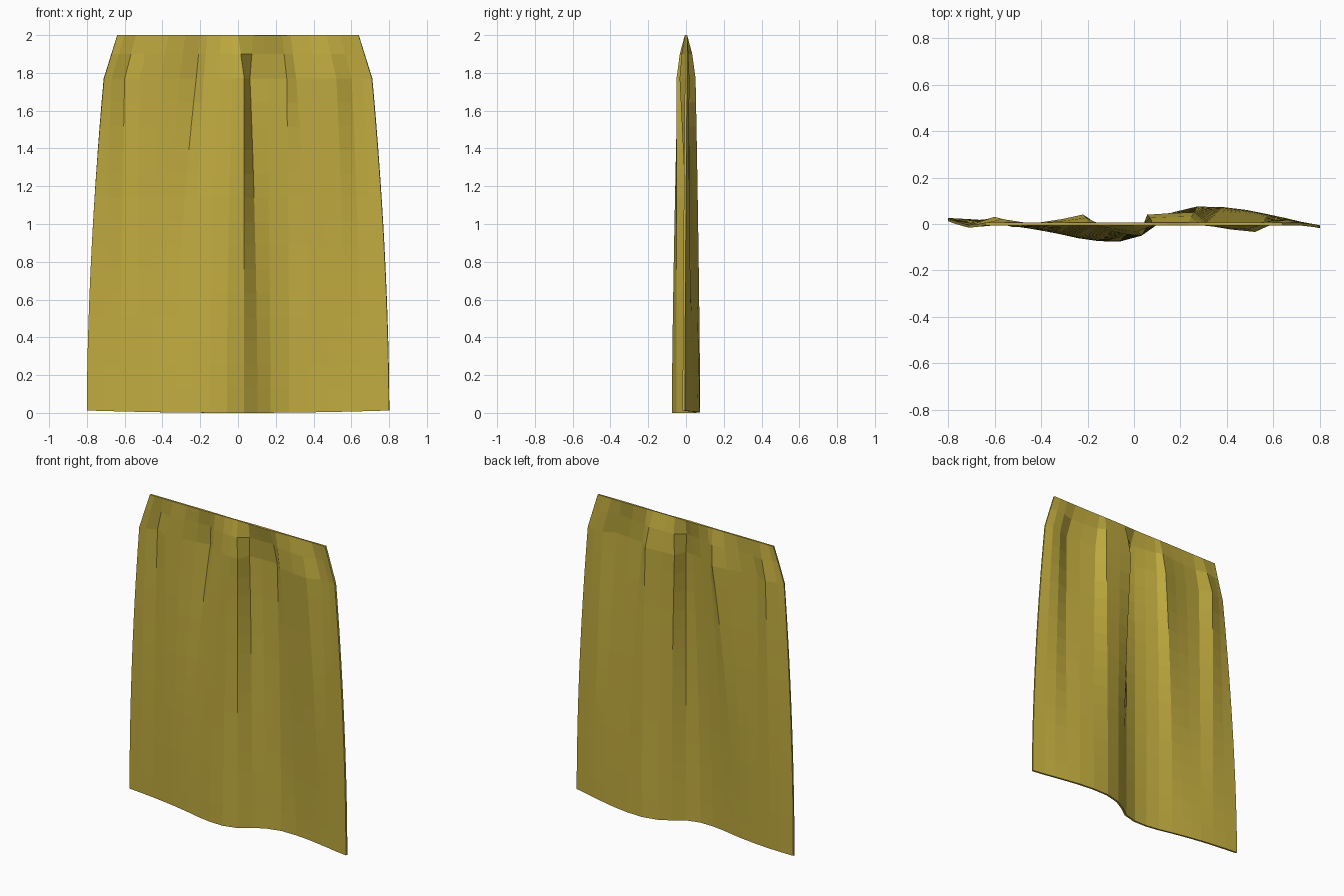
import bpy
import bmesh

default_cube = bpy.data.objects.get("Cube")
if default_cube:
    bpy.data.objects.remove(default_cube, do_unlink=True)

# One flat cloth colour
cloth = bpy.data.materials.new("mustard_cloth")
cloth.use_nodes = True
colour = (0.53, 0.41, 0.05, 1)
cloth.diffuse_color = colour
cloth.node_tree.nodes["Principled BSDF"].inputs["Base Color"].default_value = colour

# Cross-sections: x in hundredths, depth in thousandths
HEM_X = [-80, -71, -62, -53, -46, -40, -33, -24, -15, -6,
         3, 10, 17, 27, 38, 48, 57, 65, 72, 80]
HEM_Y = [20, 15, 8, -2, -12, -22, -35, -55, -68, -69,
         -45, 5, 45, 69, 67, 55, 37, 20, 3, -12]
PLEAT_X = [-71, -67, -60, -52, -41, -31, -22, -18, -10, -3,
           3, 6, 15, 26, 31, 42, 52, 60, 66, 71]
PLEAT_Y = [-10, 0, 25, -8, 0, 15, 35, 0, -22, -38,
           -45, 35, 40, 45, 0, -18, -28, 8, 12, 0]
TOP_X = [x * 0.9 for x in PLEAT_X]
TOP_X[10], TOP_X[11] = 0, 8      # centre pleat opens at the top edge

PLEAT_Z, HEIGHT, ROWS = 1.77, 2.0, 14


def mix(a, b, t):
    return a + (b - a) * t


def cloth_point(column, z):
    """Point on the sheet: hem wave to tight pleats, then pinched flat."""
    if z <= PLEAT_Z:
        t = z / PLEAT_Z
        x = mix(HEM_X[column], PLEAT_X[column], t ** 1.8)
        y = mix(HEM_Y[column], PLEAT_Y[column], t ** 1.4)
    else:
        t = (z - PLEAT_Z) / (HEIGHT - PLEAT_Z)
        x = mix(PLEAT_X[column], TOP_X[column], t)
        y = PLEAT_Y[column] * (1 - t ** 1.6)
    x, y = x / 100, y / 1000
    if z == 0:
        z = 0.02 * x * x         # hem lifts slightly at the corners
    return x, y, z


# Draped sheet as a grid of flat faces
levels = [PLEAT_Z * i / ROWS for i in range(ROWS + 1)] + [1.9, HEIGHT]
bm = bmesh.new()
grid = [[bm.verts.new(cloth_point(c, z)) for c in range(len(HEM_X))]
        for z in levels]
for low, high in zip(grid, grid[1:]):
    for c in range(len(HEM_X) - 1):
        bm.faces.new((low[c], low[c + 1], high[c + 1], high[c]))

mesh = bpy.data.meshes.new("draped_cloth")
bm.to_mesh(mesh)
bm.free()
mesh.materials.append(cloth)
draped_cloth = bpy.data.objects.new("draped_cloth", mesh)
bpy.context.collection.objects.link(draped_cloth)

# Thin cloth thickness
thickness = draped_cloth.modifiers.new("cloth_thickness", "SOLIDIFY")
thickness.thickness = 0.012
thickness.offset = 0
